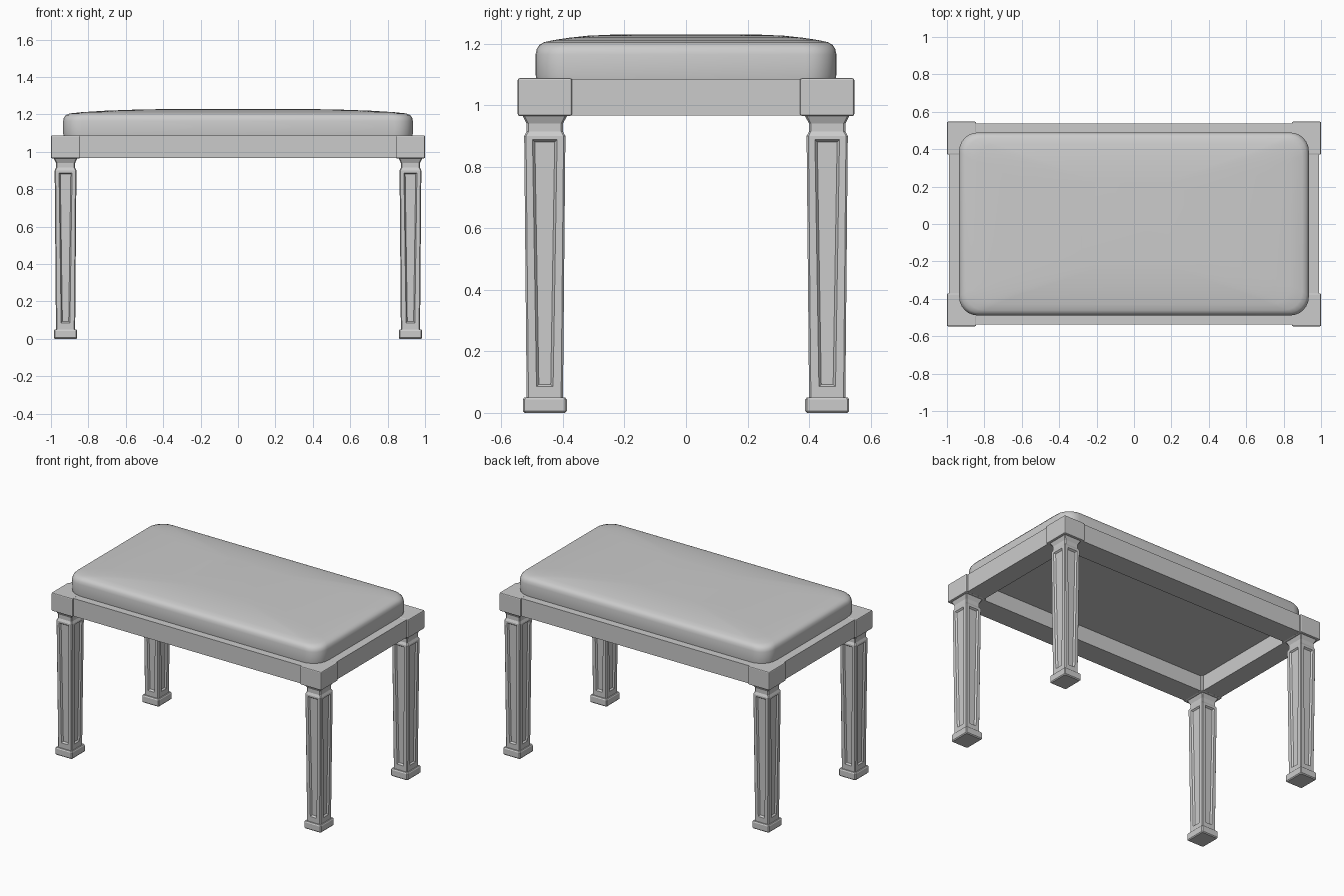
import bpy, bmesh, math

if "Cube" in bpy.data.objects:
    bpy.data.objects.remove(bpy.data.objects["Cube"])

LX, LY = 0.922, 0.459      # leg centre
SX = 0.87                  # legs are slightly narrower in x than in y


def finish(bm, name, angle=30, bevel=0):
    bmesh.ops.recalc_face_normals(bm, faces=bm.faces)
    me = bpy.data.meshes.new(name)
    bm.to_mesh(me)
    bm.free()
    ob = bpy.data.objects.new(name, me)
    bpy.context.collection.objects.link(ob)
    if bevel:
        m = ob.modifiers.new("Bevel", 'BEVEL')
        m.width, m.segments = bevel, 2
    bpy.ops.object.select_all(action='DESELECT')
    ob.select_set(True)
    bpy.context.view_layer.objects.active = ob
    if angle:
        bpy.ops.object.shade_smooth_by_angle(angle=math.radians(angle))
    return ob


def box(name, lo, hi, bevel=0):
    bm = bmesh.new()
    bmesh.ops.create_cube(bm, size=1)
    for v in bm.verts:
        v.co = [(a + b) / 2 + c * (b - a) for a, b, c in zip(lo, hi, v.co)]
    return finish(bm, name, 0, bevel)


def loft(bm, rings):
    """Skin closed rings of points, capping both ends; returns faces per band."""
    vs = [[bm.verts.new(p) for p in r] for r in rings]
    n = len(vs[0])
    bands = [[bm.faces.new((a[i], a[(i + 1) % n], b[(i + 1) % n], b[i])) for i in range(n)]
             for a, b in zip(vs, vs[1:])]
    bm.faces.new(vs[0][::-1])
    bm.faces.new(vs[-1])
    return bands


def rounded_rect(hx, hy, r, z, seg):
    pts = []
    for q, (sx, sy) in enumerate(((1, 1), (-1, 1), (-1, -1), (1, -1))):
        for i in range(seg + 1):
            a = math.pi / 2 * (q + i / seg)
            pts.append((sx * (hx - r) + r * math.cos(a), sy * (hy - r) + r * math.sin(a), z))
    return pts


def leg(name, x, y):
    # foot, tapered shaft, neck and flared cap
    levels = [(0, .066), (.006, .0715), (.043, .0715), (.05, .067), (.05, .059),
              (.9, .067), (.915, .059), (.94, .059), (.967, .073)]
    bm = bmesh.new()
    bands = loft(bm, [rounded_rect(h, h, .006, z, 1) for z, h in levels])
    bm.normal_update()
    # recessed tapering panel on each shaft side
    panels = [f for f in bands[4] if f.calc_area() > .03]
    bmesh.ops.inset_individual(bm, faces=panels, thickness=.025)
    for f in panels:
        n = f.normal.copy()
        axis = 0 if abs(n.x) > abs(n.y) else 1
        for v in f.verts:
            top = v.co.z > .5
            z, half = (.888, .040) if top else (.085, .027)
            v.co.z = z
            v.co[1 - axis] = math.copysign(half, v.co[1 - axis])
            v.co[axis] = math.copysign(.059 + .008 * (z - .05) / .85, v.co[axis])
    bm.normal_update()
    bmesh.ops.inset_individual(bm, faces=panels, thickness=.011, depth=-.011)
    for v in bm.verts:
        v.co.x = x + v.co.x * SX
        v.co.y += y
    finish(bm, name, 20)


# Legs and corner blocks
for sx, xn in ((-1, "left"), (1, "right")):
    for sy, yn in ((-1, "front"), (1, "back")):
        x, y = sx * LX, sy * LY
        leg(f"{yn}_{xn}_leg", x, y)
        box(f"{yn}_{xn}_corner_block", (x - .078, y - .088, .965), (x + .078, y + .088, 1.088), .006)

# Apron rails
for s, n in ((-1, "front"), (1, "back")):
    ys = sorted((s * .385, s * .536))
    box(f"{n}_rail", (-.9, ys[0], .967), (.9, ys[1], 1.086))
for s, n in ((-1, "left"), (1, "right")):
    xs = sorted((s * .855, s * .988))
    box(f"{n}_rail", (xs[0], -.44, .967), (xs[1], .44, 1.086))

# Board under the cushion
box("seat_board", (-.9, -.44, 1.07), (.9, .44, 1.085))

# Domed cushion
bm = bmesh.new()
profile = [(.003, .003, 1.08), (0, 0, 1.10), (0, 0, 1.165), (.004, .004, 1.183), (.014, .012, 1.196),
           (.035, .028, 1.205), (.10, .06, 1.212), (.22, .11, 1.2195), (.4, .17, 1.226), (.65, .26, 1.23)]
loft(bm, [rounded_rect(.935 - dx, .489 - dy, .1, z, 6) for dx, dy, z in profile])
finish(bm, "cushion", 50)
